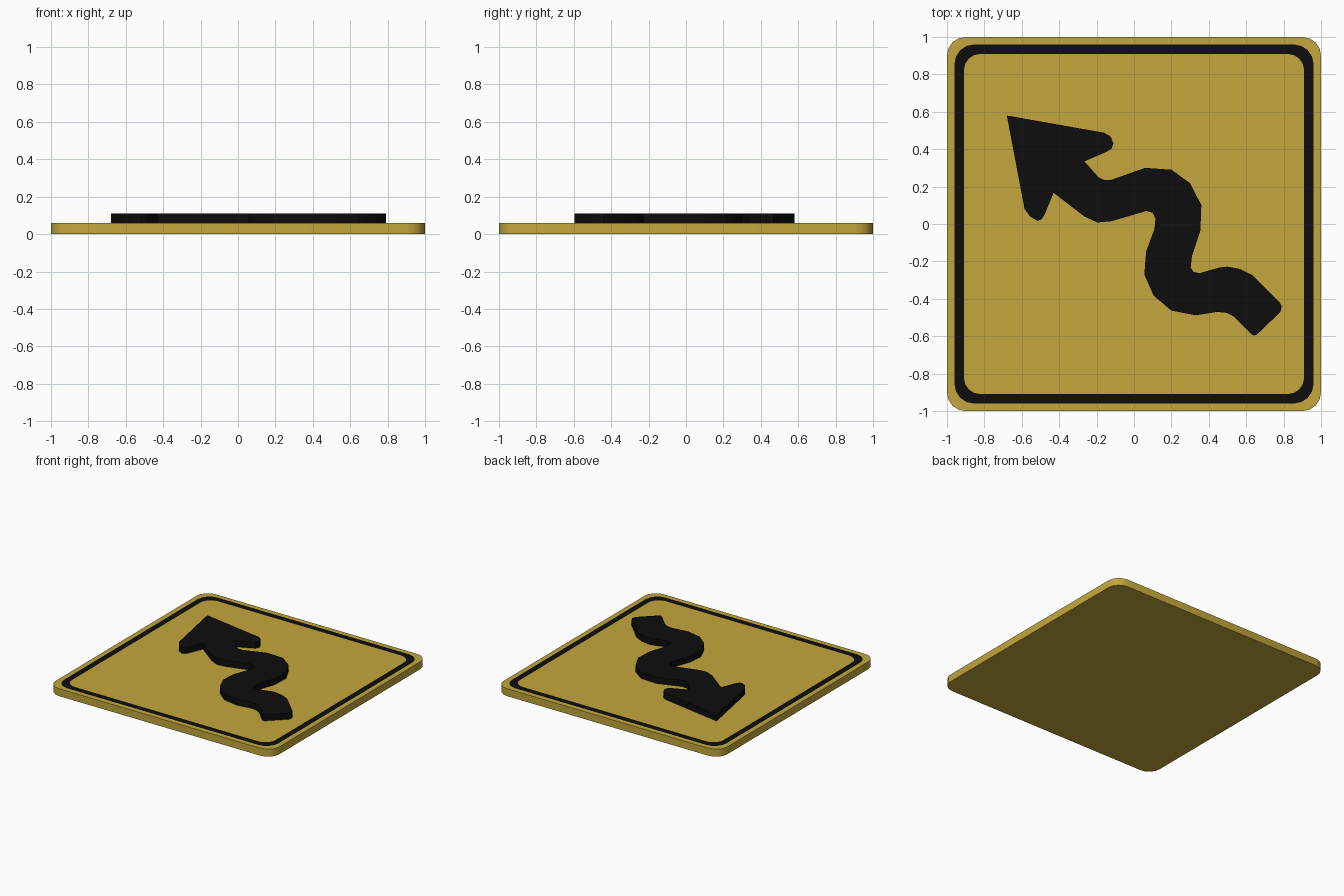
import bpy, bmesh
from math import sin, cos, pi, radians

if "Cube" in bpy.data.objects:
    bpy.data.objects.remove(bpy.data.objects["Cube"])


def material(name, color):
    m = bpy.data.materials.new(name)
    m.diffuse_color = (*color, 1)
    m.use_nodes = True
    m.node_tree.nodes["Principled BSDF"].inputs["Base Color"].default_value = m.diffuse_color
    return m


yellow = material("sign_yellow", (0.55, 0.39, 0.045))
black = material("sign_black", (0.004, 0.004, 0.004))


def make_object(name, bm, mats):
    bmesh.ops.recalc_face_normals(bm, faces=bm.faces)
    mesh = bpy.data.meshes.new(name)
    bm.to_mesh(mesh)
    bm.free()
    ob = bpy.data.objects.new(name, mesh)
    bpy.context.collection.objects.link(ob)
    for m in mats:
        mesh.materials.append(m)
    bpy.ops.object.select_all(action='DESELECT')
    ob.select_set(True)
    bpy.context.view_layer.objects.active = ob
    bpy.ops.object.shade_smooth_by_angle(angle=radians(35))
    return ob


def rounded_square(bm, half, radius, z, segs=4):
    verts = []
    for q, (sx, sy) in enumerate(((1, 1), (-1, 1), (-1, -1), (1, -1))):
        for i in range(segs + 1):
            a = (q + i / segs) * pi / 2
            verts.append(bm.verts.new((sx * (half - radius) + radius * cos(a),
                                       sy * (half - radius) + radius * sin(a), z)))
    return verts


def bridge(bm, a, b, mat=0):
    n = len(a)
    for i in range(n):
        j = (i + 1) % n
        bm.faces.new((a[i], a[j], b[j], b[i])).material_index = mat


# Plate with the black border painted flush into its top face
T = 0.06
bm = bmesh.new()
bottom = rounded_square(bm, 1.0, 0.10, 0)
top = rounded_square(bm, 1.0, 0.10, T)
border_out = rounded_square(bm, 0.96, 0.105, T)
border_in = rounded_square(bm, 0.91, 0.09, T)
bm.faces.new(bottom)
bridge(bm, bottom, top)
bridge(bm, top, border_out)
bridge(bm, border_out, border_in, 1)
bm.faces.new(border_in)
make_object("sign_plate", bm, [yellow, black])

# Winding arrow: head, upper edge of the shaft, tail, lower edge of the shaft
head_right = [(-.68, .58), (-.16, .488), (-.125, .468), (-.11, .43), (-.122, .4),
              (-.16, .38), (-.265, .335)]
upper_edge = [(-.19, .25), (-.16, .235), (-.125, .235), (.06, .3), (.2, .29),
              (.3, .218), (.36, .1), (.355, -.035), (.31, -.17), (.303, -.235),
              (.32, -.257), (.35, -.263), (.46, -.232), (.5, -.228), (.565, -.24),
              (.635, -.275)]
tail = [(.78, -.42), (.79, -.44), (.783, -.47), (.66, -.588), (.642, -.597),
        (.625, -.587)]
lower_edge = [(.535, -.495), (.495, -.475), (.445, -.47), (.33, -.488),
              (.2, -.463), (.105, -.383), (.055, -.27), (.065, -.147),
              (.11, -.025), (.115, .03), (.1, .06), (.067, .07), (-.12, .015),
              (-.195, .008), (-.265, .04)]
head_left = [(-.43, .167), (-.478, .05), (-.495, .025), (-.515, .017),
             (-.555, .04), (-.585, .08)]
outline = head_right + upper_edge + tail + lower_edge + head_left

bm = bmesh.new()
low = [bm.verts.new((x, y, T)) for x, y in outline]
high = [bm.verts.new((x, y, 0.11)) for x, y in outline]
bridge(bm, low, high)
caps = [bm.faces.new(low), bm.faces.new(high)]
bmesh.ops.triangulate(bm, faces=caps)
make_object("winding_arrow", bm, [black])
